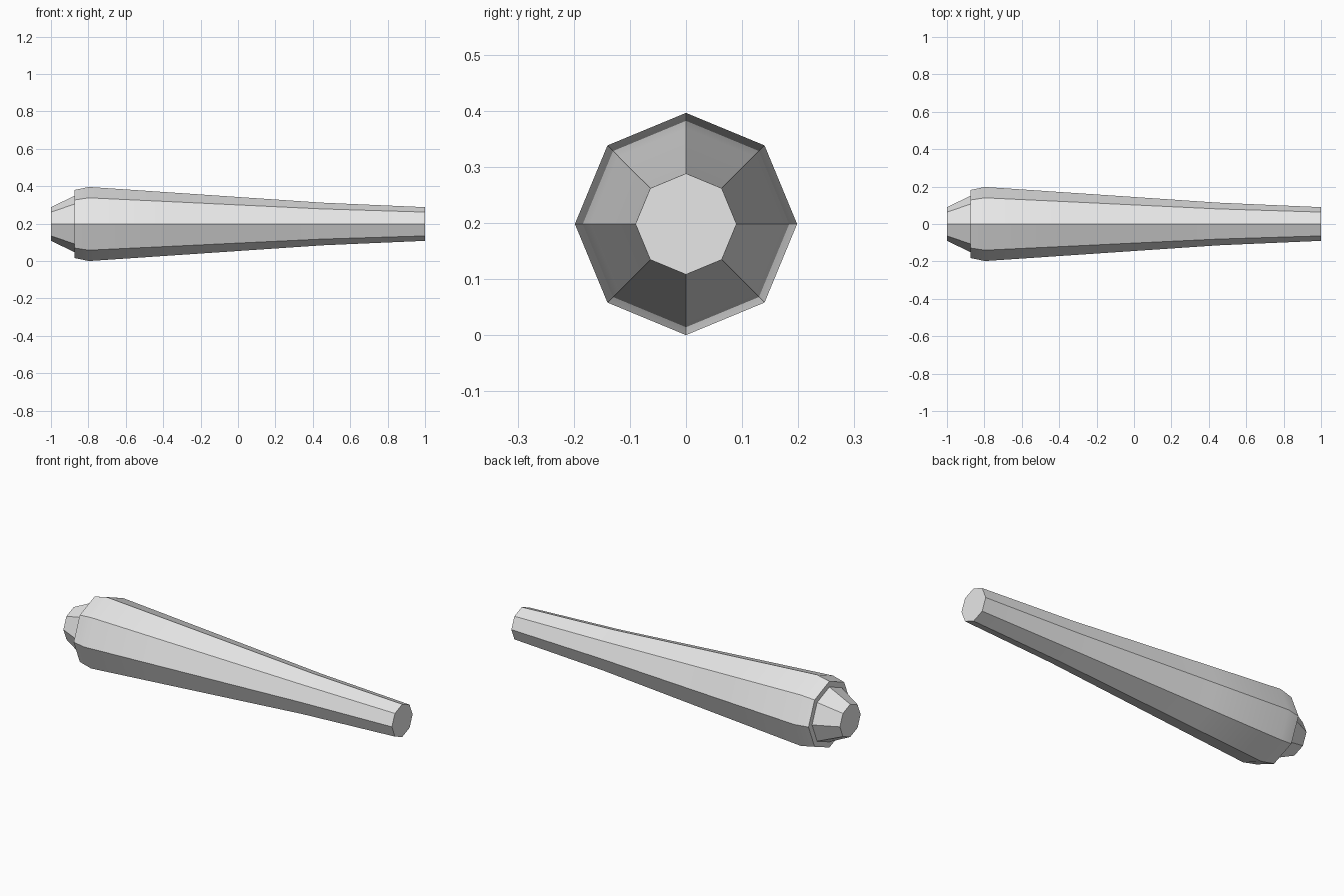
import bpy, bmesh, math

if "Cube" in bpy.data.objects:
    bpy.data.objects.remove(bpy.data.objects["Cube"])

SIDES = 8
AXIS_Z = 0.198

grey = bpy.data.materials.new("light grey")
grey.diffuse_color = (0.8, 0.8, 0.8, 1)
grey.use_nodes = True
grey.node_tree.nodes["Principled BSDF"].inputs["Base Color"].default_value = grey.diffuse_color


def lathe_along_x(name, profile):
    """Eight-sided closed solid from (x, radius) rings, corners on the y and z axes."""
    bm = bmesh.new()
    rings = []
    for x, r in profile:
        rings.append([bm.verts.new((x,
                                    r * math.cos(math.tau * i / SIDES),
                                    AXIS_Z + r * math.sin(math.tau * i / SIDES)))
                      for i in range(SIDES)])
    for a, b in zip(rings, rings[1:]):
        for i in range(SIDES):
            j = (i + 1) % SIDES
            bm.faces.new((a[i], a[j], b[j], b[i]))
    bm.faces.new(rings[0])
    bm.faces.new(rings[-1])
    bmesh.ops.recalc_face_normals(bm, faces=bm.faces)
    mesh = bpy.data.meshes.new(name)
    bm.to_mesh(mesh)
    bm.free()
    mesh.materials.append(grey)
    obj = bpy.data.objects.new(name, mesh)
    bpy.context.collection.objects.link(obj)
    # smooth along the length, crisp along the facets
    bpy.ops.object.select_all(action='DESELECT')
    obj.select_set(True)
    bpy.context.view_layer.objects.active = obj
    bpy.ops.object.shade_smooth_by_angle(angle=math.radians(22))
    return obj


# tapered shaft with stepped butt cap in one closed profile
lathe_along_x("tapered_shaft", [
    (-1.0, 0.09), (-0.873, 0.151),      # butt cap
    (-0.873, 0.182), (-0.797, 0.198),   # step and widest ring
    (-0.38, 0.170), (0.45, 0.114),      # long taper
    (1.0, 0.09),                        # tip
])
